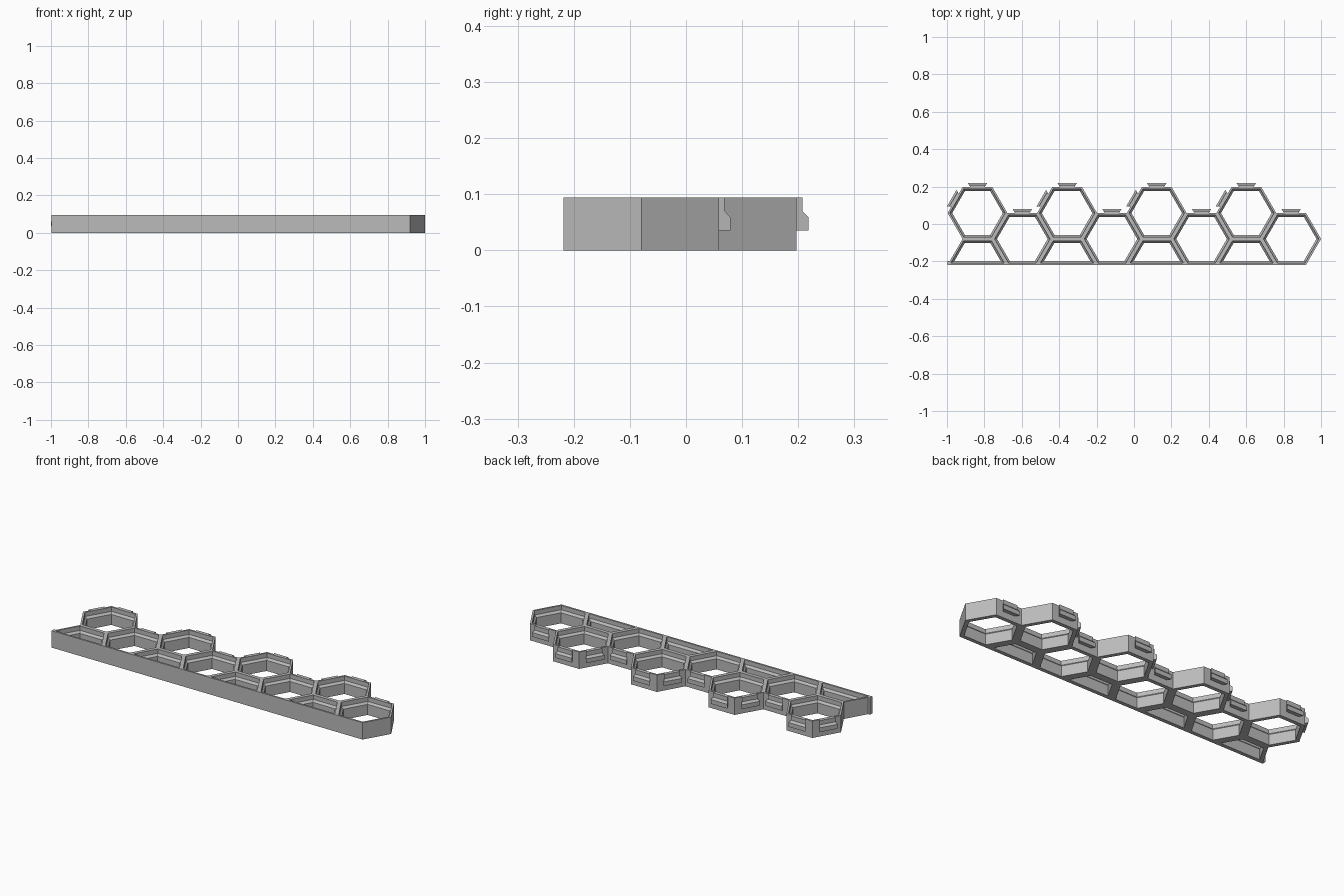
import bpy, bmesh, math
from mathutils import Vector

cube = bpy.data.objects.get("Cube")
if cube:
    bpy.data.objects.remove(cube)

R = 0.1597                      # cell corner radius
A = R * math.sqrt(3) / 2        # cell apothem
H = 0.094                       # wall height
THIN, THICK = 0.0103, 0.021     # wall thickness above and below the inner ledge
LEDGE_LOW, LEDGE_HIGH = 0.059, 0.07
FRONT = -0.218

grey = bpy.data.materials.new("mid grey")
grey.use_nodes = True
colour = (0.5, 0.5, 0.5, 1)
grey.diffuse_color = colour
grey.node_tree.nodes["Principled BSDF"].inputs["Base Color"].default_value = colour


def finish(bm, name):
    bmesh.ops.remove_doubles(bm, verts=bm.verts, dist=1e-4)
    bmesh.ops.recalc_face_normals(bm, faces=bm.faces)
    mesh = bpy.data.meshes.new(name)
    bm.to_mesh(mesh)
    bm.free()
    mesh.materials.append(grey)
    obj = bpy.data.objects.new(name, mesh)
    bpy.context.collection.objects.link(obj)
    return obj


def bridge(bm, a, b, skip=()):
    n = len(a)
    for i in range(n):
        if i not in skip:
            j = (i + 1) % n
            bm.faces.new((a[i], a[j], b[j], b[i]))


def inset(poly, dist):
    """Move every side of a convex counter-clockwise outline inwards."""
    result = []
    for i, p in enumerate(poly):
        u = (p - poly[i - 1]).normalized()
        v = (poly[(i + 1) % len(poly)] - p).normalized()
        n1, n2 = Vector((-u.y, u.x)), Vector((-v.y, v.x))
        result.append(p + (n1 + n2) * dist / (1 + n1.dot(n2)))
    return result


def corners(cx, cy, count):
    return [Vector((cx + R * math.cos(i * math.pi / 3),
                    cy + R * math.sin(i * math.pi / 3))) for i in range(count)]


# Cell outlines: full cells zigzag, half cells fill the straight front
outlines, centres = [], []
for k in range(8):
    cx = 1 - R - 1.5 * R * (7 - k)
    upper = k % 2 == 0
    cy = FRONT + A * (2 if upper else 1)
    outlines.append(corners(cx, cy, 6))
    centres.append((cx, cy, upper))
    if upper:
        outlines.append(corners(cx, FRONT, 4))


def side_key(poly, i):
    m = (poly[i] + poly[(i + 1) % len(poly)]) / 2
    return round(m.x, 3), round(m.y, 3)


def is_shared(poly, i):
    m = (poly[i] + poly[(i + 1) % len(poly)]) / 2
    hits = 0
    for other in outlines:
        for j in range(len(other)):
            q = (other[j] + other[(j + 1) % len(other)]) / 2
            hits += (m - q).length < 0.002
    return hits > 1


# Honeycomb walls: stepped inside, plain outside, open where cells join
bm = bmesh.new()
profile = [(0, 0), (0, H), (THIN, H), (THIN, LEDGE_HIGH), (THICK, LEDGE_LOW), (THICK, 0)]
for poly in outlines:
    rings = [[bm.verts.new((p.x, p.y, z)) for p in inset(poly, d)] for d, z in profile]
    shared = [i for i in range(len(poly)) if is_shared(poly, i)]
    for i, ring in enumerate(rings):
        bridge(bm, ring, rings[(i + 1) % len(rings)], shared if i == 0 else ())
finish(bm, "honeycomb_walls")

# Square end of the front rail
bm = bmesh.new()
left = centres[0][0] - R
tri = [(left, FRONT), (left + THICK / math.sqrt(3), FRONT + THICK), (left, FRONT + THICK)]
low, high = [[bm.verts.new((x, y, z)) for x, y in tri] for z in (0, H)]
bridge(bm, low, high)
bm.faces.new(low)
bm.faces.new(high)
finish(bm, "front_rail_end")


# Dovetailed hooks on the outer walls
def add_hook(name, cx, cy, degrees):
    n = Vector((math.cos(math.radians(degrees)), math.sin(math.radians(degrees))))
    t = Vector((-n.y, n.x))
    section = [(0, 0.035), (THICK, 0.035), (THICK, LEDGE_LOW),
               (THIN, LEDGE_HIGH), (THIN, H), (0, H)]
    bm = bmesh.new()
    ends = []
    for side in (-1, 1):
        ring = []
        for d, z in section:
            p = Vector((cx, cy)) + n * (A + d) + t * side * (0.038 + 0.65 * d)
            ring.append(bm.verts.new((p.x, p.y, z)))
        ends.append(ring)
        bm.faces.new(ring)
    bridge(bm, *ends)
    finish(bm, name)


for k, (cx, cy, upper) in enumerate(centres):
    add_hook(f"back_hook_{k + 1}", cx, cy, 90)
    if upper:
        add_hook(f"slanted_hook_{k + 1}", cx, cy, 150)
